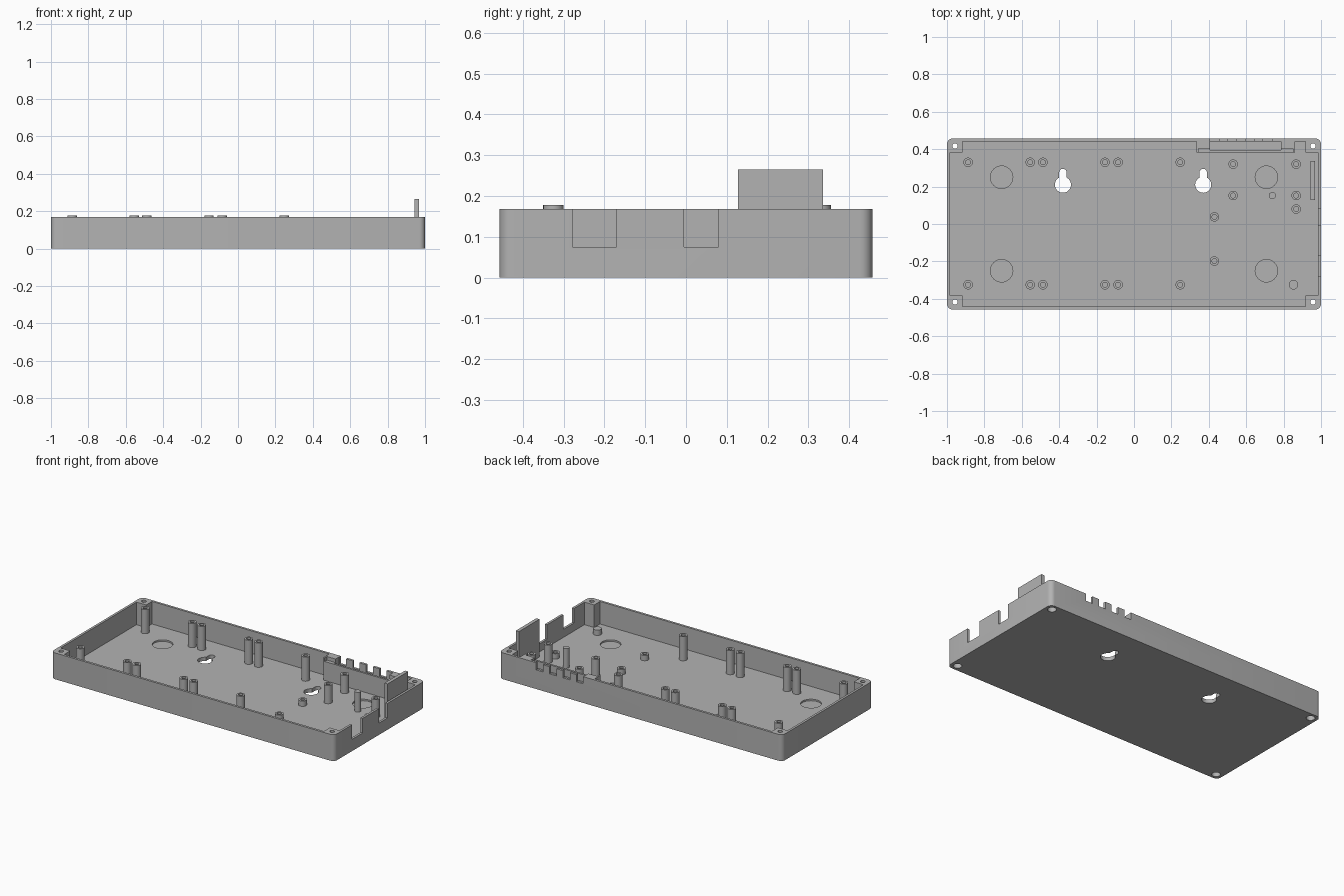
import bpy, bmesh, math
from mathutils import Matrix, Vector

if "Cube" in bpy.data.objects:
    bpy.data.objects.remove(bpy.data.objects["Cube"])

grey = bpy.data.materials.new("plain_grey")
grey.use_nodes = True
COLOUR = (0.45, 0.45, 0.45, 1)
grey.diffuse_color = COLOUR
grey.node_tree.nodes["Principled BSDF"].inputs["Base Color"].default_value = COLOUR

HX, HY, H = 1.0, 0.457, 0.168      # half length, half width, wall height
FLOOR, WALL, OVER = 0.024, 0.015, 0.3


def make(name, bm):
    bmesh.ops.recalc_face_normals(bm, faces=bm.faces)
    mesh = bpy.data.meshes.new(name)
    bm.to_mesh(mesh)
    bm.free()
    mesh.materials.append(grey)
    obj = bpy.data.objects.new(name, mesh)
    bpy.context.collection.objects.link(obj)
    return obj


def box(name, x, y, z, corner=0):
    """Box from three (low, high) ranges, optionally with rounded upright edges."""
    bm = bmesh.new()
    size = [b - a for a, b in (x, y, z)]
    mid = Vector([(a + b) / 2 for a, b in (x, y, z)])
    bmesh.ops.create_cube(bm, size=1, matrix=Matrix.Translation(mid) @ Matrix.Diagonal((*size, 1)))
    if corner:
        upright = [e for e in bm.edges if abs(e.verts[0].co.z - e.verts[1].co.z) > 0.01]
        bmesh.ops.bevel(bm, geom=upright, offset=corner, segments=6, affect='EDGES', profile=0.5)
    return make(name, bm)


def rod(name, x, y, r, z0, z1):
    bm = bmesh.new()
    bmesh.ops.create_cone(bm, cap_ends=True, segments=32, radius1=r, radius2=r, depth=z1 - z0,
                          matrix=Matrix.Translation((x, y, (z0 + z1) / 2)))
    return make(name, bm)


def combine(target, other, operation):
    """Boolean the other object into the target, then discard it."""
    mod = target.modifiers.new("combine", 'BOOLEAN')
    mod.operation, mod.solver, mod.object = operation, 'EXACT', other
    bpy.context.view_layer.objects.active = target
    bpy.ops.object.modifier_apply(modifier=mod.name)
    bpy.data.objects.remove(other)


def cut(other):
    combine(tray, other, 'DIFFERENCE')


def post(name, x, y, top, r=0.025, hole=0.013):
    """Round post, with a blind screw hole when hole is above zero."""
    profile = [(r, FLOOR - 0.008), (r, top)]
    if hole:
        profile += [(hole, top), (hole, max(FLOOR, top - 0.09)), (0, max(FLOOR, top - 0.09))]
    else:
        profile += [(0, top)]
    profile.insert(0, (0, FLOOR - 0.008))
    bm = bmesh.new()
    verts = [bm.verts.new((a, 0, z)) for a, z in profile]
    edges = [bm.edges.new(pair) for pair in zip(verts, verts[1:])]
    bmesh.ops.spin(bm, geom=verts + edges, cent=(0, 0, 0), axis=(0, 0, 1),
                   angle=math.tau, steps=24)
    bmesh.ops.remove_doubles(bm, verts=bm.verts, dist=0.0001)
    bmesh.ops.translate(bm, verts=bm.verts, vec=(x, y, 0))
    smooth.append(make(name, bm))


smooth = []
sides = [(sx, sy) for sx in (-1, 1) for sy in (-1, 1)]

# Tray shell, with a cavity that leaves the corner blocks standing
tray = box("tray", (-HX, HX), (-HY, HY), (0, H), corner=0.03)
cavity = box("cavity", (WALL - HX, HX - WALL), (WALL - HY, HY - WALL), (FLOOR, OVER))
for sx, sy in sides:
    block = box("corner_block", sorted((sx * 0.917, sx * 1.1)),
                sorted((sy * 0.383, sy * 0.6)), (0, 0.4))
    combine(cavity, block, 'DIFFERENCE')

# Connector block left standing along the back wall
combine(cavity, box("back_block", (0.335, 0.86), (0.382, 0.6), (0, 0.4)), 'DIFFERENCE')
cut(cavity)
cut(box("lip_cut", (0.345, 0.85), (0.37, 0.405), (0.145, OVER)))
cut(box("connector_pocket", (0.405, 0.785), (0.395, HY - WALL), (0.1, OVER)))
for i in range(4):
    x = 0.43 + i * 0.095
    cut(box("cable_slot", (x - 0.024, x + 0.024), (0.425, 0.6), (0.122, OVER)))

# Port notches in the left end wall
for y in ((-0.278, -0.17), (-0.005, 0.08)):
    cut(box("port_notch", (0.95, 1.1), y, (0.075, OVER)))

# Corner screw holes with recesses underneath, and round pads sunk into the floor
for sx, sy in sides:
    cut(rod("screw_hole", sx * 0.957, sy * 0.417, 0.014, -0.1, OVER))
    cut(rod("screw_recess", sx * 0.957, sy * 0.417, 0.025, -0.1, 0.05))
    cut(rod("round_recess", sx * 0.708, sy * 0.25, 0.06, 0.014, OVER))

# Keyhole wall mounts
for x in (-0.38, 0.37):
    cut(rod("keyhole_round", x, 0.21, 0.043, -0.1, OVER))
    cut(box("keyhole_neck", (x - 0.02, x + 0.02), (0.21, 0.275), (-0.1, OVER)))
    cut(rod("keyhole_end", x, 0.275, 0.02, -0.1, OVER))
smooth.append(tray)

# Two rows of tall board posts
for x in (-0.887, -0.555, -0.487, -0.155, -0.085, 0.247):
    for y in (-0.325, 0.33):
        post("tall_post", x, y, 0.178)

# Posts around the connector end
for x, y in ((0.53, 0.32), (0.53, 0.152), (0.867, 0.32), (0.867, 0.152)):
    post("middle_post", x, y, 0.14)
for x, y in ((0.43, 0.038), (0.43, -0.198), (0.867, 0.08)):
    post("short_post", x, y, 0.058)
post("solid_post", 0.853, -0.325, 0.058, hole=0)
post("locating_pin", 0.74, 0.152, 0.15, r=0.019, hole=0)

# Upright divider plate
box("divider_plate", (0.945, 0.967), (0.128, 0.336), (FLOOR - 0.008, 0.265))

bpy.ops.object.select_all(action='DESELECT')
for obj in smooth:
    obj.select_set(True)
bpy.context.view_layer.objects.active = tray
bpy.ops.object.shade_smooth_by_angle(angle=math.radians(35))
